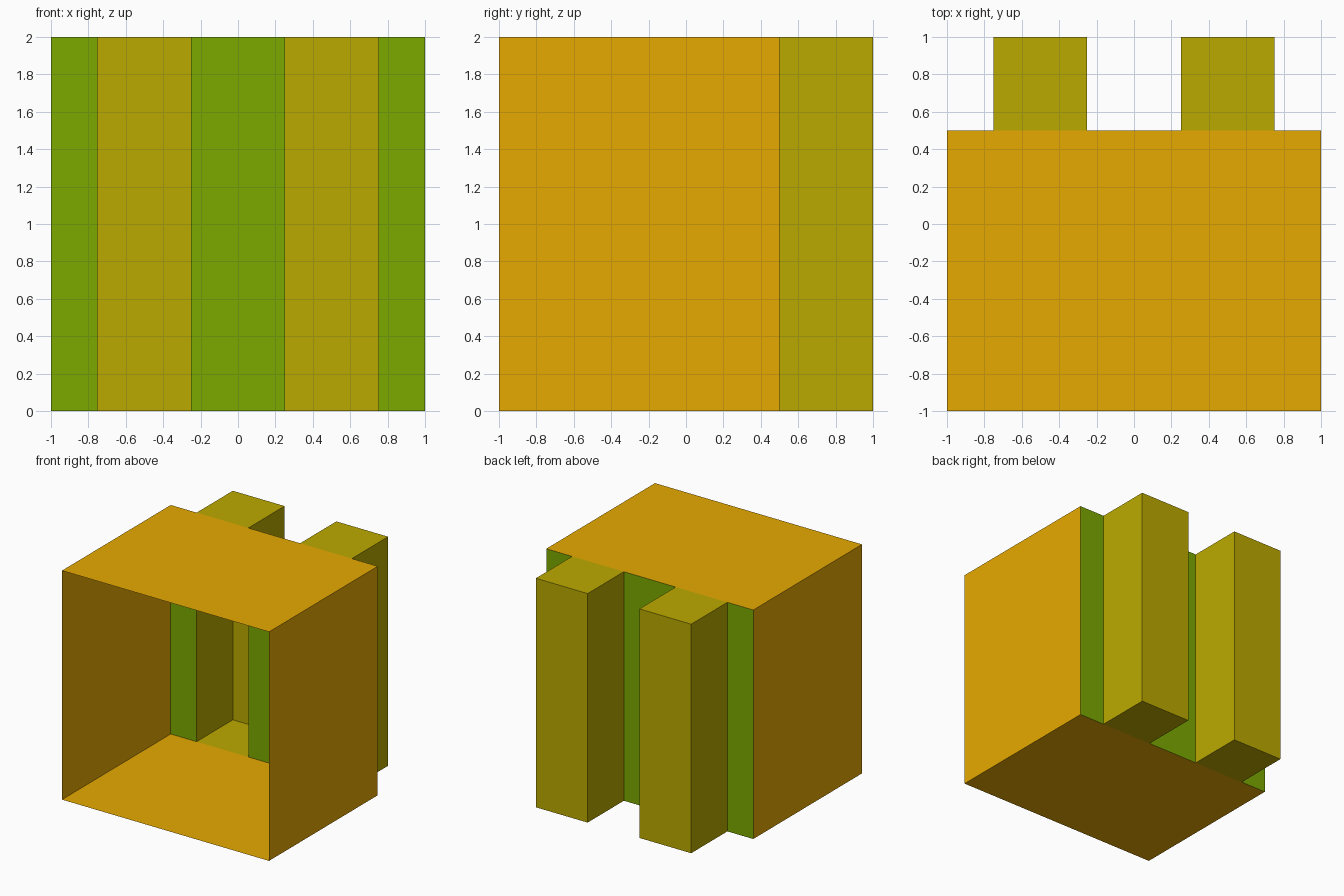
import bpy, bmesh
from mathutils import Vector, Matrix

if "Cube" in bpy.data.objects:
    bpy.data.objects.remove(bpy.data.objects["Cube"])


def material(name, rgb):
    mat = bpy.data.materials.new(name)
    mat.diffuse_color = (*rgb, 1)
    mat.use_nodes = True
    mat.node_tree.nodes["Principled BSDF"].inputs["Base Color"].default_value = mat.diffuse_color
    return mat


ORANGE = material("orange", (0.8, 0.4, 0.0))
OLIVE = material("olive", (0.5, 0.4, 0.0))
GREEN = material("green", (0.2, 0.4, 0.0))


def box_sheet(name, mat, x, y, z, keep, mirror=False):
    """Thin-sheet box spanning the ranges, keeping only faces accepted by keep(normal)."""
    lo, hi = (Vector(v) for v in zip(x, y, z))
    bm = bmesh.new()
    bmesh.ops.create_cube(bm, size=1, matrix=Matrix.Translation((lo + hi) / 2)
                          @ Matrix.Diagonal((*(hi - lo), 1)))
    bm.normal_update()
    unwanted = [f for f in bm.faces if not keep(f.normal)]
    bmesh.ops.delete(bm, geom=unwanted, context='FACES')
    mesh = bpy.data.meshes.new(name)
    bm.to_mesh(mesh)
    bm.free()
    mesh.materials.append(mat)
    obj = bpy.data.objects.new(name, mesh)
    bpy.context.collection.objects.link(obj)
    if mirror:
        obj.modifiers.new("Mirror", 'MIRROR').use_mirror_merge = False
    return obj


HEIGHT = (0, 2)
ROOM = (-1, 0.5)


def sides_only(n):
    return abs(n.y) < 0.5


def open_front(n):
    return n.y > -0.5


def back_only(n):
    return n.y > 0.5


# Room shell: floor, ceiling and side walls, open at the front
box_sheet("room_shell", ORANGE, (-1, 1), ROOM, HEIGHT, sides_only)

# Back wall: centre panel and a mirrored pair of edge panels
box_sheet("back_wall_centre", GREEN, (-0.25, 0.25), ROOM, HEIGHT, back_only)
box_sheet("back_wall_edges", GREEN, (0.75, 1), ROOM, HEIGHT, back_only, mirror=True)

# Mirrored pair of alcoves behind the wall, open towards the room
box_sheet("alcoves", OLIVE, (0.25, 0.75), (0.5, 1), HEIGHT, open_front, mirror=True)
